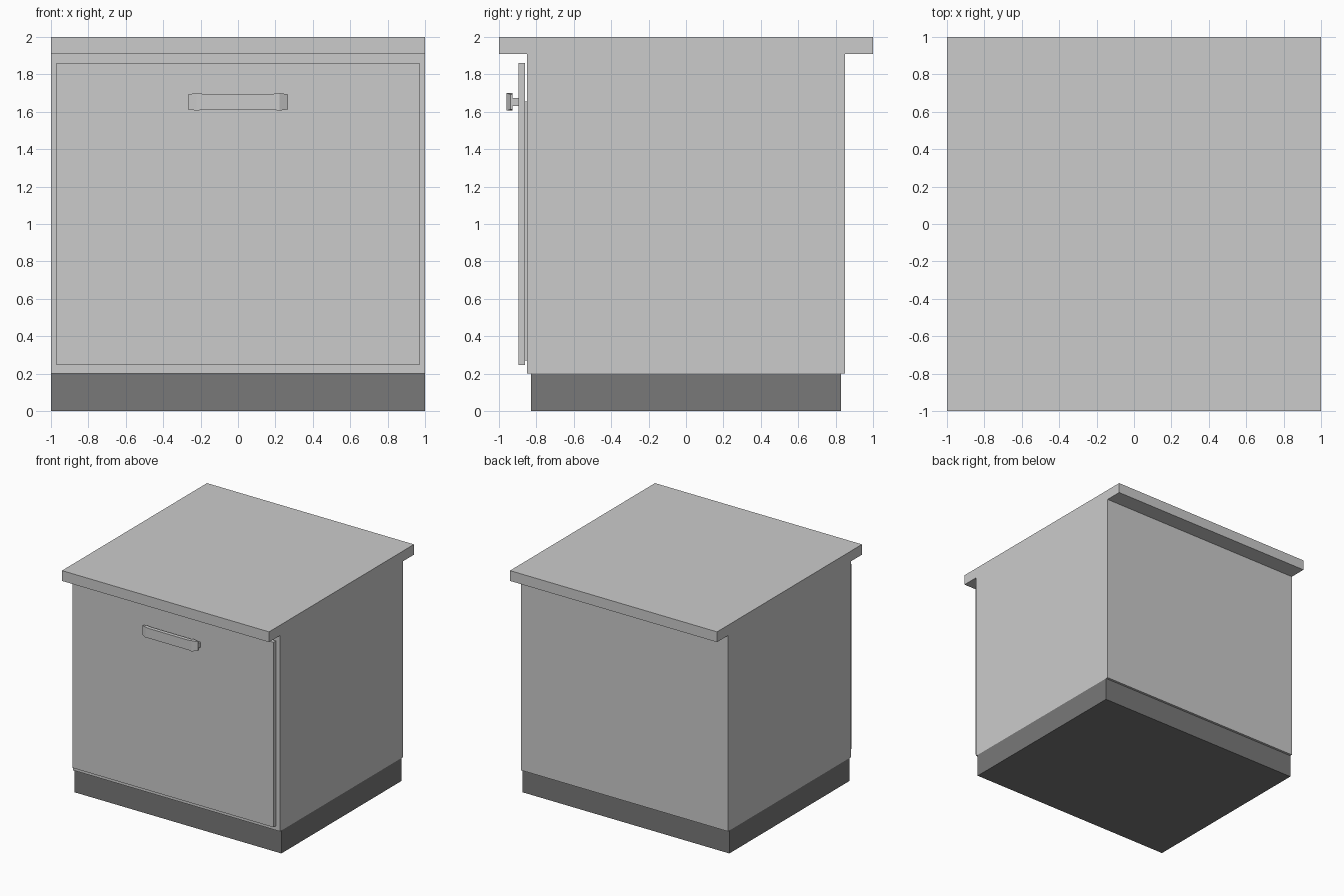
import bpy

if "Cube" in bpy.data.objects:
    bpy.data.objects.remove(bpy.data.objects["Cube"])


def material(name, v):
    m = bpy.data.materials.new(name)
    m.diffuse_color = (v, v, v, 1)
    m.use_nodes = True
    m.node_tree.nodes["Principled BSDF"].inputs["Base Color"].default_value = m.diffuse_color
    return m


def mesh_object(name, verts, faces, mat=None):
    me = bpy.data.meshes.new(name)
    me.from_pydata(verts, [], faces)
    ob = bpy.data.objects.new(name, me)
    bpy.context.collection.objects.link(ob)
    if mat:
        me.materials.append(mat)
    return ob


def box(name, x, y, z, mat=None):
    verts = [(a, b, c) for a in x for b in y for c in z]
    faces = [(0, 1, 3, 2), (4, 6, 7, 5), (0, 4, 5, 1),
             (2, 3, 7, 6), (0, 2, 6, 4), (1, 5, 7, 3)]
    return mesh_object(name, verts, faces, mat)


counter_grey = material("counter_grey", 0.62)
handle_grey = material("handle_grey", 0.54)
dark = material("dark_plinth", 0.19)

# Cabinet carcass, recessed plinth and overhanging worktop
box("plinth", (-1, 1), (-0.83, 0.83), (0, 0.2), dark)
box("cabinet_body", (-1, 1), (-0.85, 0.85), (0.2, 1.91))
box("worktop", (-1, 1), (-1, 1), (1.91, 2), counter_grey)

# Door with a thin spacer holding it off the carcass
box("door_spacer", (-0.94, 0.94), (-0.86, -0.85), (0.27, 1.655))
box("door", (-0.97, 0.97), (-0.895, -0.86), (0.245, 1.86))

# Handle grip: stations along x with front y, back y and half height
zc = 1.653
stations = [(-0.268, -0.937, -0.928, 0.040), (-0.222, -0.96, -0.928, 0.047),
            (-0.19, -0.96, -0.928, 0.043), (0.19, -0.96, -0.928, 0.043),
            (0.222, -0.96, -0.928, 0.047), (0.268, -0.937, -0.928, 0.040)]
verts, faces = [], []
for x, front, back, h in stations:
    verts += [(x, front, zc - h), (x, front, zc + h),
              (x, back, zc + h), (x, back, zc - h)]
for s in range(len(stations) - 1):
    for k in range(4):
        a, b = s * 4 + k, s * 4 + (k + 1) % 4
        faces.append((a, a + 4, b + 4, b))
n = len(verts)
faces += [(0, 1, 2, 3), (n - 1, n - 2, n - 3, n - 4)]
mesh_object("handle_grip", verts, faces, handle_grey)

# Handle posts
for side, name in ((-1, "left"), (1, "right")):
    xs = sorted((side * 0.222, side * 0.266))
    box("handle_post_" + name, xs, (-0.928, -0.895),
        (zc - 0.022, zc + 0.022), handle_grey)
